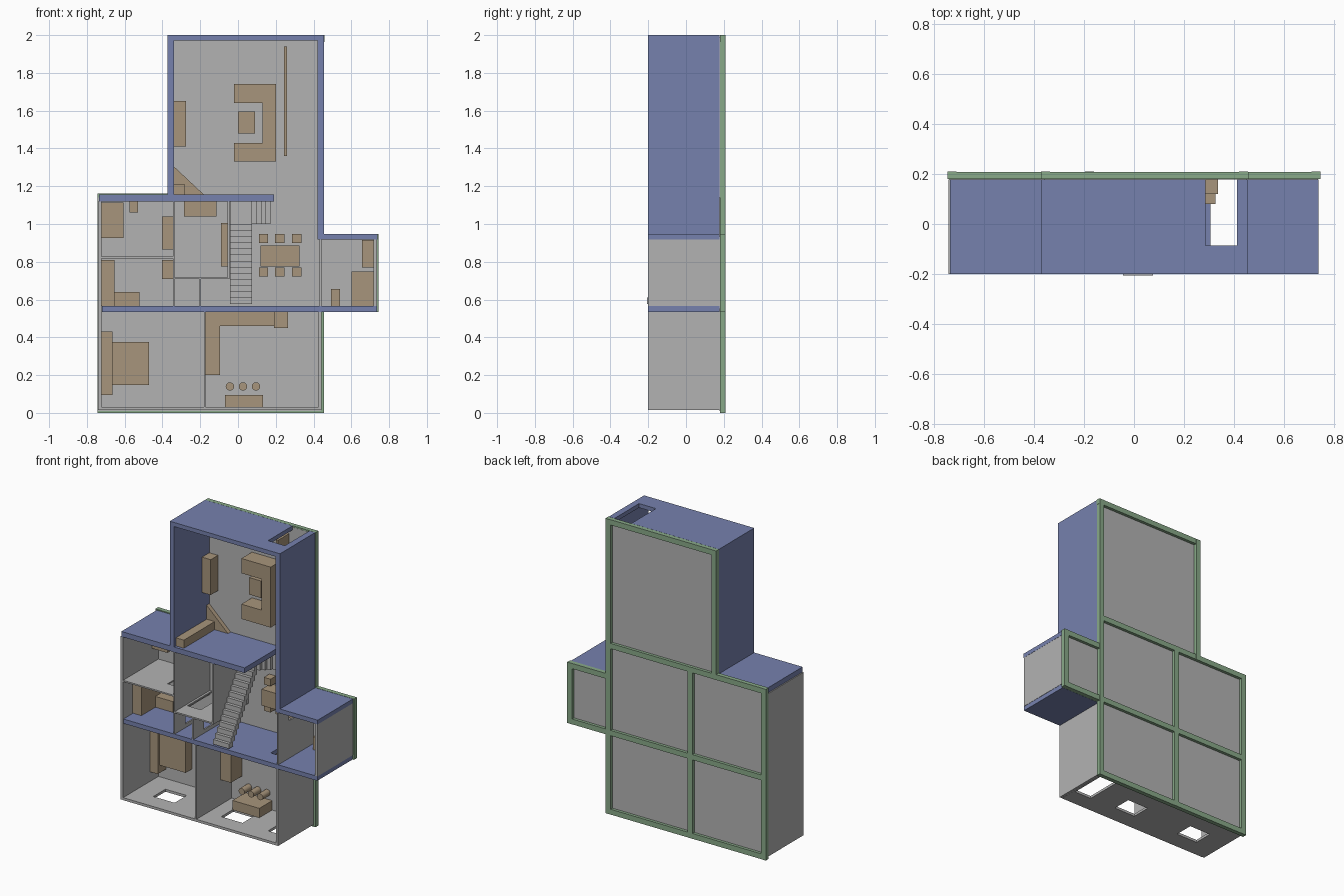
import bpy
import bmesh
from mathutils import Matrix, Vector

if "Cube" in bpy.data.objects:
    bpy.data.objects.remove(bpy.data.objects["Cube"], do_unlink=True)


def material(name, rgb):
    m = bpy.data.materials.new(name)
    m.use_nodes = True
    m.diffuse_color = (*rgb, 1)
    m.node_tree.nodes["Principled BSDF"].inputs["Base Color"].default_value = (*rgb, 1)
    return m


GRAY = material("plaster gray", (0.45, 0.45, 0.45))
BLUE = material("wall blue", (0.18, 0.22, 0.42))
GREEN = material("frame green", (0.25, 0.40, 0.25))
BROWN = material("furniture tan", (0.39, 0.30, 0.20))

FRONT, FLOOR, SLAB, BACK = -0.2, 0.178, 0.188, 0.208
DOOR = -0.085  # head of a door opening; doors run down to the floor


def finish(name, bm, mat):
    mesh = bpy.data.meshes.new(name)
    bm.to_mesh(mesh)
    bm.free()
    mesh.materials.append(mat)
    ob = bpy.data.objects.new(name, mesh)
    bpy.context.collection.objects.link(ob)
    return ob


def add_box(bm, x0, x1, y0, y1, z0, z1):
    mid = Vector((x0 + x1, y0 + y1, z0 + z1)) / 2
    size = Matrix.Diagonal((x1 - x0, y1 - y0, z1 - z0, 1))
    bmesh.ops.create_cube(bm, size=1, matrix=Matrix.Translation(mid) @ size)


def boxes(name, mat, items):
    bm = bmesh.new()
    for item in items:
        add_box(bm, *item)
    return finish(name, bm, mat)


def wall(name, mat, x0, x1, z0, z1, holes=()):
    """Upright wall from floor to front, with (start, end, y0, y1) openings along its length."""
    along_x = x1 - x0 > z1 - z0
    pos, end = (x0, x1) if along_x else (z0, z1)
    items = []

    def piece(a, b, ya, yb):
        if b - a > 0.001 and yb - ya > 0.001:
            items.append((a, b, ya, yb, z0, z1) if along_x else (x0, x1, ya, yb, a, b))

    for a, b, ya, yb in holes:
        piece(pos, a, FRONT, FLOOR)
        piece(a, b, FRONT, ya)
        piece(a, b, yb, FLOOR)
        pos = b
    piece(pos, end, FRONT, FLOOR)
    boxes(name, mat, items)


def furniture(name, top, *plan):
    """Tan pieces standing on the floor slab, given as x0, x1, z0, z1."""
    boxes(name, BROWN, [(a, b, top, FLOOR, c, d) for a, b, c, d in plan])


# Floor slabs
boxes("floor_slab", GRAY, [
    (-0.74, 0.44, FLOOR, SLAB, 0.01, 0.55),
    (-0.74, 0.44, FLOOR, SLAB, 0.55, 1.14),
    (-0.36, 0.45, FLOOR, SLAB, 1.14, 1.99),
    (0.44, 0.735, FLOOR, SLAB, 0.55, 0.935)])

# Foundation beams under the slabs
W = 0.036
rails = [(-0.745, 0.448, 0), (-0.745, 0.745, 0.535), (-0.745, 0.448, 1.125),
         (-0.372, 0.458, 1.964), (0.42, 0.745, 0.912)]
posts = [(-0.745, 0, 1.161), (-0.195, 0, 1.161), (0.42, 0, 2.0),
         (-0.372, 1.125, 2.0), (0.709, 0.535, 0.948)]
boxes("foundation_frame", GREEN,
      [(a, b, 0.179, BACK, z, z + W) for a, b, z in rails] +
      [(x, x + W, 0.18, BACK + 0.001, a, b) for x, a, b in posts])

# Blue outer walls
wall("tower_left_wall", BLUE, -0.372, -0.34, 1.155, 1.975)
wall("tower_right_wall", BLUE, 0.42, 0.455, 0.945, 1.975)
wall("tower_end_wall", BLUE, -0.372, 0.455, 1.972, 2.0, [(0.285, 0.412, DOOR, FLOOR)])
wall("upper_cross_wall", BLUE, -0.735, 0.19, 1.12, 1.155)
wall("annex_upper_wall", BLUE, 0.42, 0.738, 0.918, 0.947)
wall("lower_cross_wall", BLUE, -0.72, 0.735, 0.535, 0.565, [(0.305, 0.412, DOOR, FLOOR)])

# Gray outer walls
wall("left_wall", GRAY, -0.742, -0.722, 0.015, 1.12)
wall("lower_right_wall", GRAY, 0.425, 0.442, 0.015, 0.535)
wall("annex_right_wall", GRAY, 0.718, 0.737, 0.565, 0.918)
wall("entry_wall", GRAY, -0.722, 0.425, 0.014, 0.031,
     [(-0.58, -0.42, -0.08, 0.05), (-0.07, 0.09, -0.08, 0.05), (0.285, 0.412, DOOR, FLOOR)])

# Thin partitions
wall("lower_partition", GRAY, -0.181, -0.172, 0.031, 0.535)
wall("bedroom_partition", GRAY, -0.722, -0.345, 0.817, 0.827, [(-0.47, -0.37, DOOR, FLOOR)])
wall("hall_partition", GRAY, -0.345, -0.335, 0.565, 1.12, [(0.59, 0.69, DOOR, FLOOR)])
wall("bath_partition", GRAY, -0.335, -0.055, 0.708, 0.718, [(-0.32, -0.22, DOOR, FLOOR)])
wall("closet_partition", GRAY, -0.205, -0.195, 0.565, 0.708, [(0.59, 0.69, DOOR, FLOOR)])
wall("stair_partition", GRAY, -0.055, -0.045, 0.708, 1.12)
wall("annex_partition", GRAY, 0.432, 0.442, 0.565, 0.918, [(0.82, 0.91, DOOR, FLOOR)])

# Turning staircase: short flight, landing, long flight
rise, low, high = 0.0213, 4, 13
steps = []
for i in range(low):
    top = FLOOR - rise * (i + 1)
    x = 0.172 - 0.0243 * i
    steps.append((x - 0.0243, x, top, FLOOR, 1.0, 1.118))
landing = FLOOR - rise * (low + 1)
steps.append((-0.043, 0.075, landing, FLOOR, 1.0, 1.118))
for i in range(high):
    top = landing - rise * (i + 1)
    z = 1.0 - 0.0325 * i
    steps.append((-0.043, 0.075, top, min(top + 0.045, FLOOR), z - 0.0325, z))
boxes("staircase", GRAY, steps)

# Tower lounge
furniture("lounge_sofa", 0.065, (0.13, 0.2, 1.33, 1.74),
          (-0.02, 0.13, 1.33, 1.43), (-0.02, 0.13, 1.64, 1.74))
furniture("coffee_table", 0.12, (0, 0.09, 1.48, 1.595))
furniture("lounge_cabinet", 0.1, (-0.34, -0.275, 1.41, 1.65))
furniture("lounge_screen", 0.06, (0.243, 0.259, 1.36, 1.94))
furniture("chimney_column", -0.18, (-0.34, -0.28, 1.155, 1.21))
bm = bmesh.new()
tri = bm.faces.new([bm.verts.new((x, 0.15, z))
                    for x, z in ((-0.34, 1.155), (-0.18, 1.155), (-0.34, 1.305))])
ext = bmesh.ops.extrude_face_region(bm, geom=[tri])["geom"]
bmesh.ops.translate(bm, vec=(0, FLOOR - 0.15, 0),
                    verts=[g for g in ext if isinstance(g, bmesh.types.BMVert)])
bmesh.ops.recalc_face_normals(bm, faces=bm.faces)
finish("corner_hearth", bm, BROWN)

# Middle rooms
furniture("corner_bed", 0.11, (-0.722, -0.607, 0.925, 1.115))
furniture("small_stand", 0.12, (-0.575, -0.53, 1.06, 1.118))
furniture("left_dressers", 0.07, (-0.403, -0.345, 0.865, 1.04), (-0.403, -0.345, 0.71, 0.81))
furniture("tall_shelf", -0.1, (-0.722, -0.655, 0.567, 0.81))
furniture("long_desk", 0.05, (-0.655, -0.522, 0.567, 0.64))
furniture("bath_tub", 0.1, (-0.285, -0.115, 1.04, 1.118))
furniture("bath_counter", 0.07, (-0.09, -0.055, 0.775, 1.005))

# Dining set
furniture("dining_table", 0.08, (0.12, 0.325, 0.775, 0.885))
furniture("dining_chairs", 0.12, *[(x, x + 0.05, z, z + 0.048)
                                   for x in (0.11, 0.197, 0.285) for z in (0.722, 0.9)])

# Annex room
furniture("annex_bed", 0.11, (0.6, 0.718, 0.567, 0.748))
furniture("annex_wardrobe", 0.05, (0.656, 0.718, 0.77, 0.915))
furniture("annex_stand", 0.1, (0.492, 0.54, 0.567, 0.655))

# Lower rooms
furniture("main_bed", 0.11, (-0.665, -0.47, 0.148, 0.375))
furniture("bed_side_tables", 0.09, (-0.722, -0.665, 0.095, 0.43))
furniture("kitchen_counter", 0.06, (-0.172, -0.095, 0.2, 0.535), (-0.095, 0.19, 0.46, 0.535))
furniture("kitchen_cupboard", -0.05, (0.19, 0.265, 0.45, 0.535))
furniture("bar_table", 0.04, (-0.07, 0.132, 0.031, 0.095))

# Round stools
for i, x in enumerate((-0.043, 0.026, 0.095)):
    bm = bmesh.new()
    turn = Matrix.Translation((x, (0.1 + FLOOR) / 2, 0.14)) @ Matrix.Rotation(1.5708, 4, "X")
    bmesh.ops.create_cone(bm, cap_ends=True, segments=24, radius1=0.022, radius2=0.022,
                          depth=FLOOR - 0.1, matrix=turn)
    stool = finish(f"stool_{i + 1}", bm, BROWN)
    bpy.context.view_layer.objects.active = stool
    stool.select_set(True)
    bpy.ops.object.shade_smooth_by_angle()
    stool.select_set(False)
